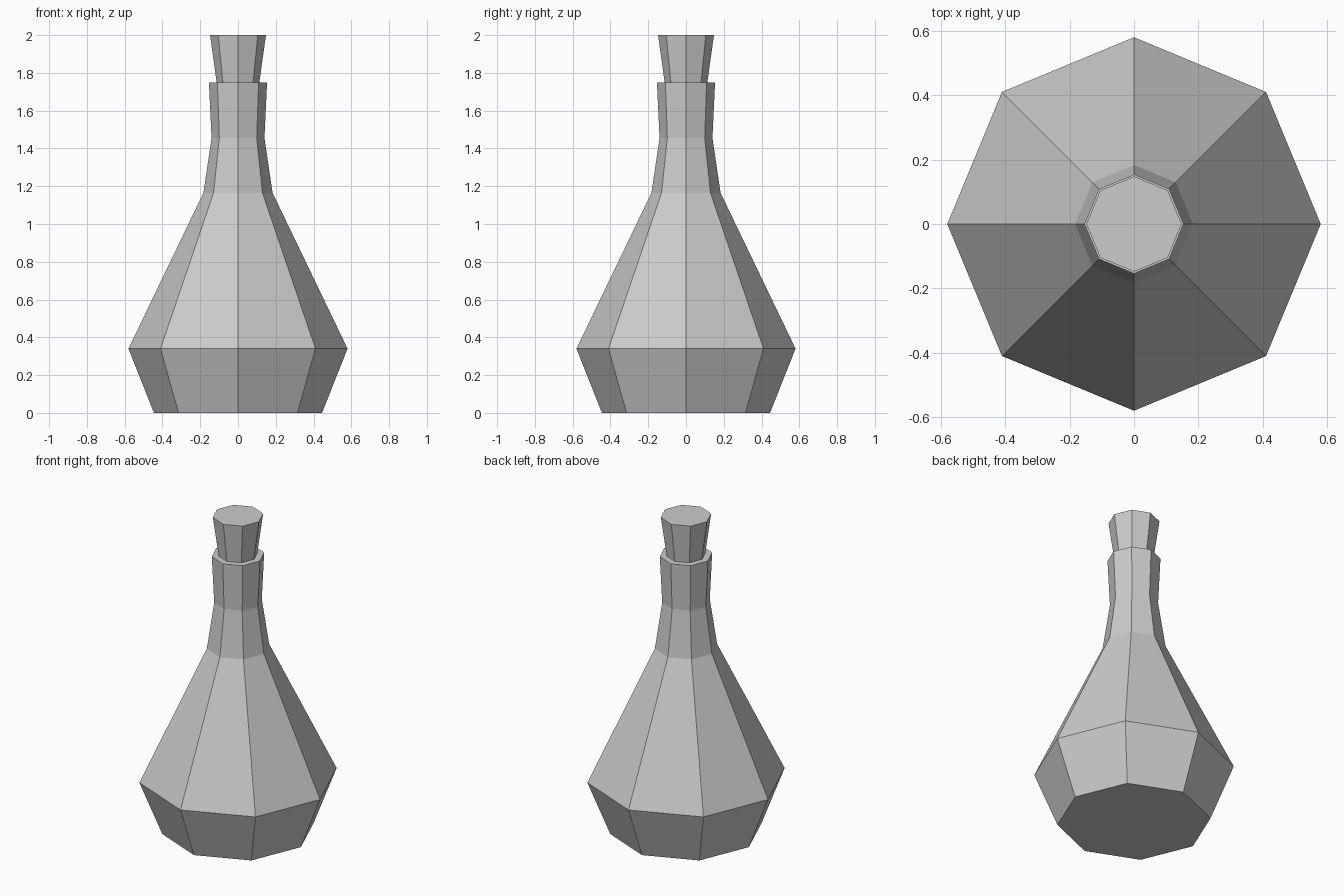
import bpy
import bmesh
from math import cos, sin, tau

SIDES = 8

cube = bpy.data.objects.get("Cube")
if cube:
    bpy.data.objects.remove(cube, do_unlink=True)


def make_material(name, colour):
    mat = bpy.data.materials.new(name)
    mat.use_nodes = True
    mat.diffuse_color = colour
    for node in mat.node_tree.nodes:
        if node.type == 'BSDF_PRINCIPLED':
            node.inputs["Base Color"].default_value = colour
    return mat


def lathe(name, profile, mat):
    """Turn (radius, height) points into a closed, flat-shaded solid."""
    bm = bmesh.new()
    rings = []
    for radius, z in profile:
        angles = [tau * i / SIDES for i in range(SIDES)]
        rings.append([bm.verts.new((radius * cos(a), radius * sin(a), z)) for a in angles])
    for low, high in zip(rings, rings[1:]):
        for i in range(SIDES):
            j = (i + 1) % SIDES
            bm.faces.new((low[i], low[j], high[j], high[i]))
    bm.faces.new(rings[0][::-1])
    bm.faces.new(rings[-1])
    mesh = bpy.data.meshes.new(name)
    bm.to_mesh(mesh)
    bm.free()
    mesh.materials.append(mat)
    obj = bpy.data.objects.new(name, mesh)
    bpy.context.collection.objects.link(obj)
    return obj


grey = make_material("light_grey", (0.6, 0.6, 0.6, 1))

# Flask body: tapered foot, wide shoulder, narrow neck and flared lip
lathe("bottle", [(0.445, 0), (0.58, 0.34), (0.183, 1.165),
                 (0.14, 1.455), (0.154, 1.75)], grey)

# Tapered stopper, seated slightly into the neck
lathe("stopper", [(0.106, 1.7), (0.148, 2.0)], grey)
